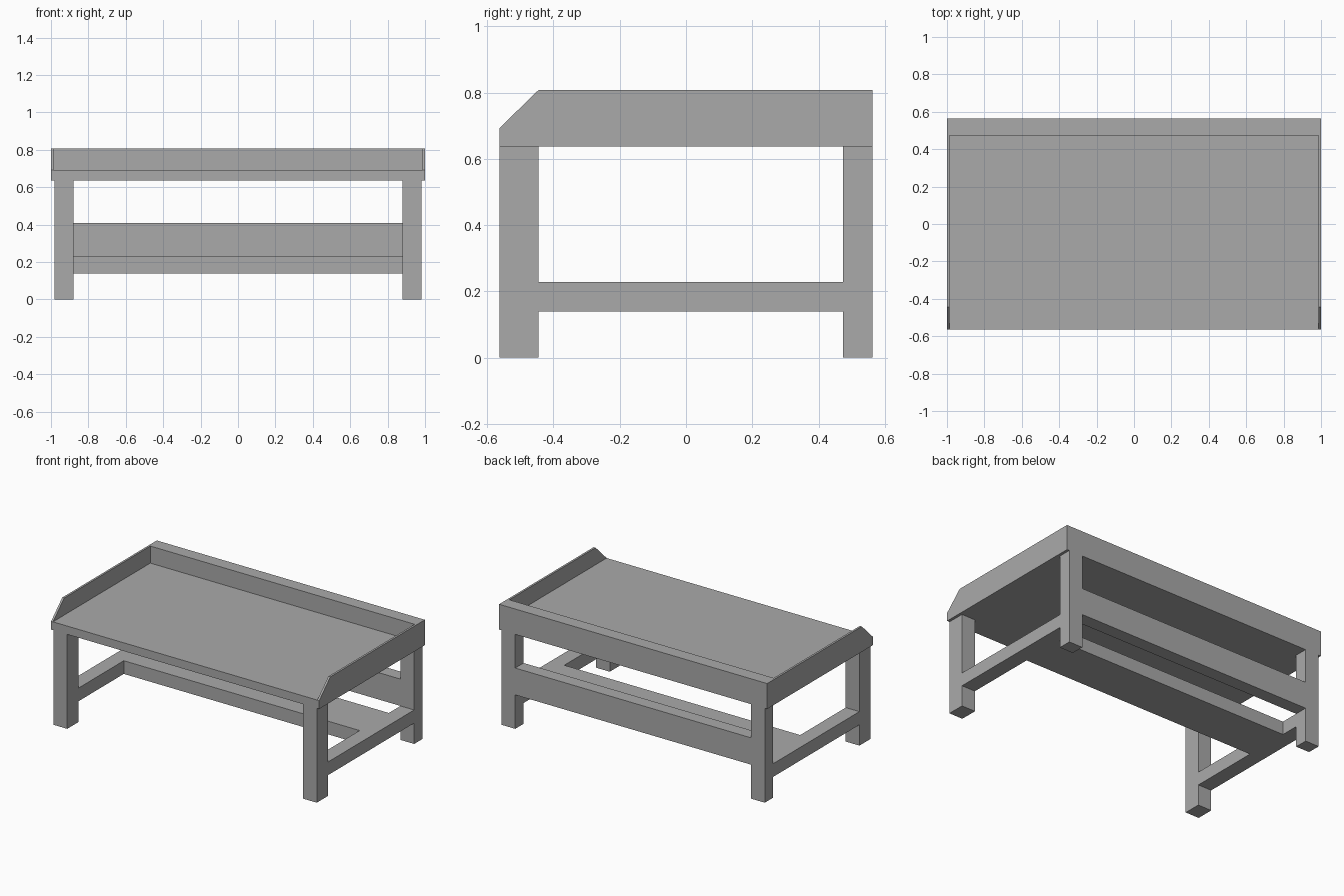
import bpy
import bmesh

cube = bpy.data.objects.get("Cube")
if cube:
    bpy.data.objects.remove(cube, do_unlink=True)

grey = bpy.data.materials.new("plain_grey")
grey.use_nodes = True
COLOUR = (0.4, 0.4, 0.4, 1)
grey.diffuse_color = COLOUR
grey.node_tree.nodes["Principled BSDF"].inputs["Base Color"].default_value = COLOUR


def prism(name, x0, x1, profile):
    """Extrude a (y, z) side profile from x0 to x1."""
    bm = bmesh.new()
    face = bm.faces.new([bm.verts.new((x0, y, z)) for y, z in profile])
    ext = bmesh.ops.extrude_face_region(bm, geom=[face])
    moved = [v for v in ext["geom"] if isinstance(v, bmesh.types.BMVert)]
    bmesh.ops.translate(bm, verts=moved, vec=(x1 - x0, 0, 0))
    bmesh.ops.recalc_face_normals(bm, faces=bm.faces)
    mesh = bpy.data.meshes.new(name)
    bm.to_mesh(mesh)
    bm.free()
    mesh.materials.append(grey)
    obj = bpy.data.objects.new(name, mesh)
    bpy.context.collection.objects.link(obj)
    return obj


def box(name, x0, x1, y0, y1, z0, z1):
    return prism(name, x0, x1, [(y0, z0), (y1, z0), (y1, z1), (y0, z1)])


FRONT, BACK = -0.563, 0.563
LEG_FRONT, LEG_BACK = -0.445, 0.474      # inner faces of the legs
LEG_IN, LEG_OUT = 0.88, 0.982
UNDER, TOP, RIM = 0.637, 0.693, 0.808    # worktop underside, surface, rim
RAIL_LOW, RAIL_HIGH = 0.14, 0.229

# Worktop and raised back
box("worktop", -1, 1, FRONT, LEG_BACK, UNDER, TOP)
box("back_rim", -1, 1, LEG_BACK, BACK, UNDER, RIM)

# Legs, side rails and thin side rims with a sloped front corner
for side, s in (("left", 1), ("right", -1)):
    a, b = sorted((s * LEG_IN, s * LEG_OUT))
    box(f"{side}_front_leg", a, b, FRONT, LEG_FRONT, 0, UNDER)
    box(f"{side}_back_leg", a, b, LEG_BACK, BACK, 0, UNDER)
    box(f"{side}_rail", a, b, LEG_FRONT, LEG_BACK, RAIL_LOW, RAIL_HIGH)
    a, b = sorted((s * 0.986, s))
    prism(f"{side}_rim", a, b, [(FRONT, TOP), (LEG_BACK, TOP),
                                (LEG_BACK, RIM), (LEG_FRONT, RIM)])

# Lower shelf between the rails, and the board between the back legs
box("lower_shelf", -LEG_IN, LEG_IN, 0.04, 0.35, RAIL_LOW, RAIL_HIGH)
box("back_board", -LEG_IN, LEG_IN, LEG_BACK, BACK, RAIL_HIGH, 0.41)
